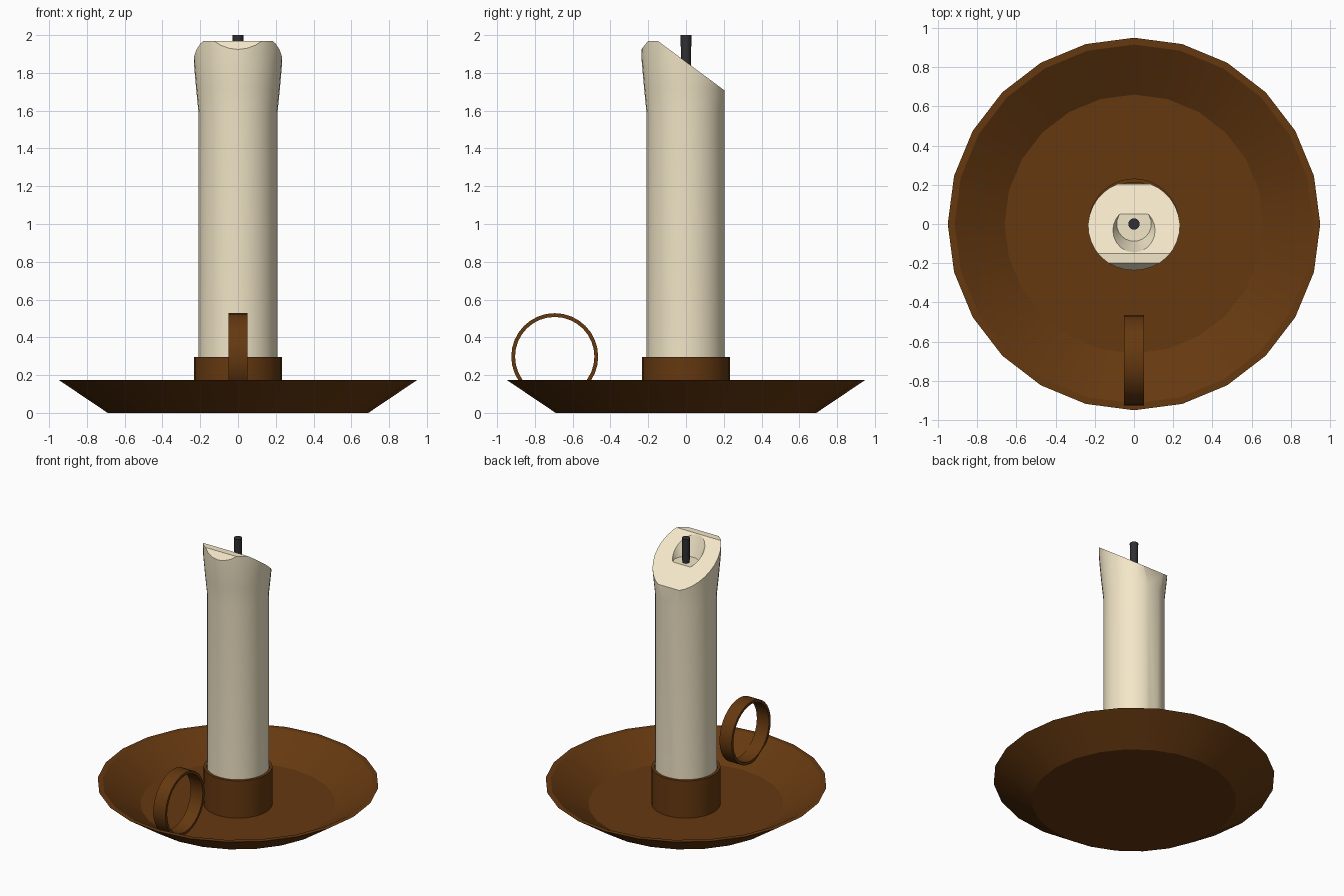
import bpy, bmesh
from math import radians, tau
from mathutils import Matrix

if "Cube" in bpy.data.objects:
    bpy.data.objects.remove(bpy.data.objects["Cube"])


def material(name, color):
    m = bpy.data.materials.new(name)
    m.diffuse_color = (*color, 1)
    m.use_nodes = True
    m.node_tree.nodes["Principled BSDF"].inputs["Base Color"].default_value = m.diffuse_color
    return m


BRASS = material("brown_metal", (0.13, 0.04, 0.005))
WAX = material("wax", (0.90, 0.80, 0.58))
CHAR = material("charred_wick", (0.03, 0.03, 0.035))


def lathe(profile, sides, closed=False):
    """Spin an (r, z) profile round the z axis."""
    bm = bmesh.new()
    vs = [bm.verts.new((r, 0, z)) for r, z in profile]
    es = [bm.edges.new(p) for p in zip(vs, vs[1:])]
    if closed:
        es.append(bm.edges.new((vs[-1], vs[0])))
    bmesh.ops.spin(bm, geom=vs + es, cent=(0, 0, 0), axis=(0, 0, 1),
                   angle=tau, steps=sides, use_merge=False)
    bmesh.ops.remove_doubles(bm, verts=bm.verts[:], dist=1e-4)
    bmesh.ops.recalc_face_normals(bm, faces=bm.faces[:])
    return bm


def slice_off(bm, point, normal):
    """Cut away everything on the normal side of a plane and cap the cut."""
    cut = bmesh.ops.bisect_plane(bm, geom=bm.verts[:] + bm.edges[:] + bm.faces[:],
                                 plane_co=point, plane_no=normal, clear_outer=True)
    edges = [e for e in cut["geom_cut"] if isinstance(e, bmesh.types.BMEdge)]
    bmesh.ops.holes_fill(bm, edges=edges, sides=0)
    bmesh.ops.recalc_face_normals(bm, faces=bm.faces[:])


def add(name, bm, mat):
    me = bpy.data.meshes.new(name)
    bm.to_mesh(me)
    bm.free()
    ob = bpy.data.objects.new(name, me)
    bpy.context.collection.objects.link(ob)
    me.materials.append(mat)
    return ob


def smooth(ob):
    bpy.ops.object.select_all(action='DESELECT')
    ob.select_set(True)
    bpy.context.view_layer.objects.active = ob
    bpy.ops.object.shade_smooth_by_angle(angle=radians(25))


# Dish: shallow 24-sided pan with sloping wall
smooth(add("dish", lathe([(0, 0), (0.69, 0), (0.95, 0.175), (0.915, 0.175),
                          (0.66, 0.02), (0, 0.02)], 24), BRASS))

# Socket that holds the candle
smooth(add("candle_socket", lathe([(0.232, 0.01), (0.232, 0.297), (0.212, 0.297),
                                   (0.212, 0.01)], 32, closed=True), BRASS))

# Ring handle: flat band standing upright on the front of the dish
bm = lathe([(0.23, -0.05), (0.23, 0.05), (0.21, 0.05), (0.21, -0.05)], 32, closed=True)
bm.transform(Matrix.Translation((0, -0.695, 0.298)) @ Matrix.Rotation(radians(90), 4, 'Y'))
smooth(add("ring_handle", bm, BRASS))

# Candle: flared top, burnt down on a slant
bm = lathe([(0, 0.015), (0.208, 0.015), (0.208, 1.58), (0.222, 1.72),
            (0.235, 1.87), (0.242, 2.1), (0, 2.1)], 32)
slice_off(bm, (0, -0.15, 1.97), (0, 0.26, 0.35))     # slanted face
slice_off(bm, (0, 0, 1.97), (0, 0, 1))               # flat tip
slice_off(bm, (0, -0.20, 1.97), (0, -0.05, 0.04))    # front chamfer
slice_off(bm, (0, 0.203, 0), (0, 1, 0))              # flat back
candle = add("candle", bm, WAX)

# Melt well round the wick
well = add("melt_well_cutter", lathe([(0, 1.82), (0.088, 1.82), (0.197, 2.1), (0, 2.1)], 24), WAX)
well.hide_render = True
mod = candle.modifiers.new("melt_well", 'BOOLEAN')
mod.operation, mod.solver, mod.object = 'DIFFERENCE', 'EXACT', well
bpy.context.view_layer.objects.active = candle
bpy.ops.object.modifier_apply(modifier=mod.name)
bpy.data.objects.remove(well)
smooth(candle)

# Wick, slightly wider at the tip
smooth(add("wick", lathe([(0, 1.75), (0.024, 1.75), (0.029, 2.0), (0, 2.0)], 16), CHAR))
